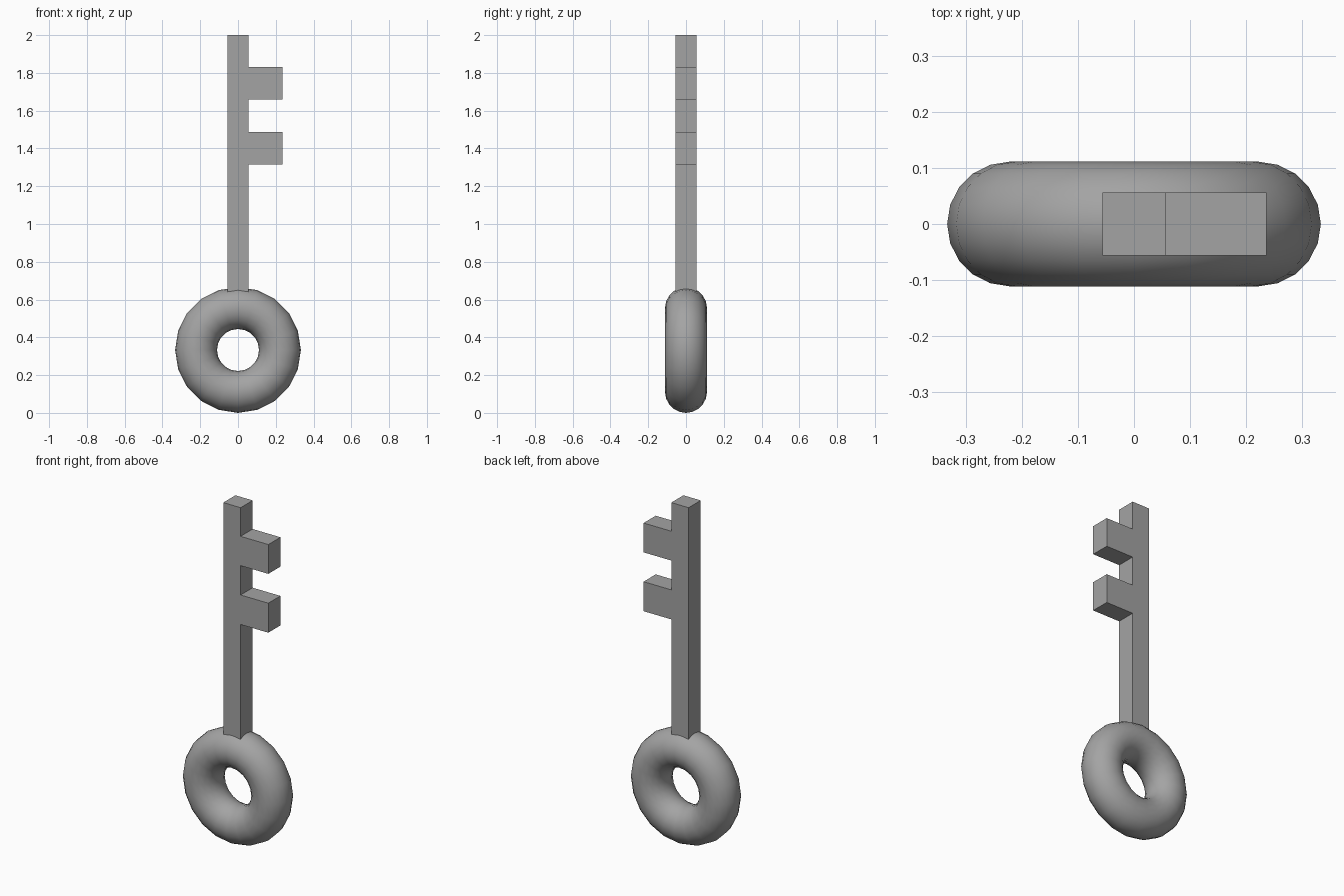
import bpy, bmesh, math

cube = bpy.data.objects.get("Cube")
if cube:
    bpy.data.objects.remove(cube, do_unlink=True)

# Grey metal
metal = bpy.data.materials.new("grey metal")
metal.use_nodes = True
grey = (0.37, 0.37, 0.37, 1)
metal.diffuse_color = grey
metal.node_tree.nodes["Principled BSDF"].inputs["Base Color"].default_value = grey

TUBE = 0.111      # ring tube radius
RING = 2 * TUBE   # ring centre-line radius
HALF = 0.056      # half the shaft thickness
TIP = 0.236       # outer end of the teeth
TEETH = [(1.315, 1.488), (1.66, 1.832)]

# Ring handle, standing upright
bpy.ops.mesh.primitive_torus_add(
    major_radius=RING, minor_radius=TUBE, major_segments=20, minor_segments=20,
    location=(0, 0, RING + TUBE), rotation=(math.pi / 2, 0, 0))
ring = bpy.context.object
ring.name = "ring_handle"
ring.data.materials.append(metal)
bpy.ops.object.shade_smooth()

# Shaft with teeth, one outline extruded front to back
outline = [(-HALF, 2), (-HALF, 0.58), (HALF, 0.58)]
for low, high in TEETH:
    outline += [(HALF, low), (TIP, low), (TIP, high), (HALF, high)]
outline.append((HALF, 2))

bm = bmesh.new()
face = bm.faces.new([bm.verts.new((x, -HALF, z)) for x, z in outline])
extruded = bmesh.ops.extrude_face_region(bm, geom=[face])["geom"]
back = [v for v in extruded if isinstance(v, bmesh.types.BMVert)]
bmesh.ops.translate(bm, verts=back, vec=(0, 2 * HALF, 0))
bmesh.ops.recalc_face_normals(bm, faces=bm.faces)
mesh = bpy.data.meshes.new("toothed_shaft")
bm.to_mesh(mesh)
bm.free()
mesh.materials.append(metal)
shaft = bpy.data.objects.new("toothed_shaft", mesh)
bpy.context.collection.objects.link(shaft)
